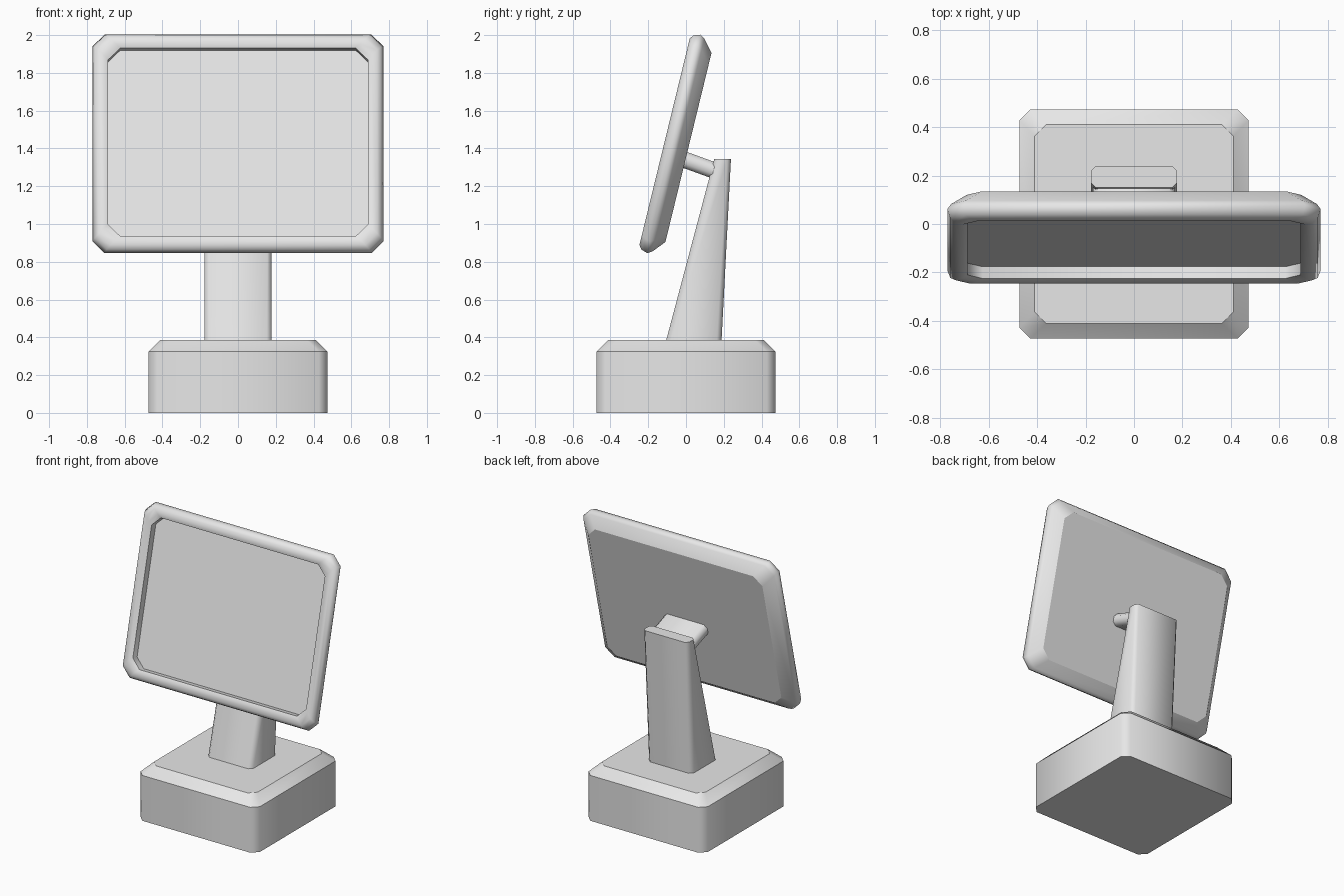
import bpy
import bmesh
from math import radians
from mathutils import Matrix, Vector

cube = bpy.data.objects.get("Cube")
if cube:
    bpy.data.objects.remove(cube, do_unlink=True)

grey = bpy.data.materials.new("light_grey")
grey.use_nodes = True
grey.diffuse_color = (0.8, 0.8, 0.8, 1)
grey.node_tree.nodes["Principled BSDF"].inputs["Base Color"].default_value = (0.8, 0.8, 0.8, 1)


def ring(hx, hy, cut, level, shift=0.0):
    """Rectangle with cut corners, counter-clockwise, at a given level."""
    corners = []
    for sx, sy in ((1, -1), (1, 1), (-1, 1), (-1, -1)):
        pair = [(sx * hx, sy * (hy - cut)), (sx * (hx - cut), sy * hy)]
        corners += pair if sx * sy > 0 else pair[::-1]
    return [Vector((x, y + shift, level)) for x, y in corners]


def loft(name, rings, hard, matrix=Matrix()):
    """Skin a stack of rings, cap both ends and keep the hard rings crisp."""
    bm = bmesh.new()
    loops = [[bm.verts.new(p) for p in r] for r in rings]
    for a, b in zip(loops, loops[1:]):
        for i in range(len(a)):
            j = (i + 1) % len(a)
            bm.faces.new((a[i], a[j], b[j], b[i]))
    bm.faces.new(loops[0][::-1])
    bm.faces.new(loops[-1])
    for f in bm.faces:
        f.smooth = True
    for k in hard:
        for i, v in enumerate(loops[k]):
            bm.edges.get((v, loops[k][i - 1])).smooth = False
    bmesh.ops.recalc_face_normals(bm, faces=bm.faces)
    mesh = bpy.data.meshes.new(name)
    bm.to_mesh(mesh)
    bm.free()
    mesh.materials.append(grey)
    obj = bpy.data.objects.new(name, mesh)
    obj.matrix_world = matrix
    bpy.context.collection.objects.link(obj)
    return obj


# Square base with a bevelled top
loft("base", [ring(0.473, 0.473, 0.045, 0),
              ring(0.473, 0.473, 0.045, 0.325),
              ring(0.41, 0.41, 0.047, 0.387)], (0, 1, 2))

# Tapering stand that leans back
loft("stand", [ring(0.178, 0.147, 0.025, 0.38, 0.041),
               ring(0.178, 0.044, 0.02, 1.345, 0.194)], (0, 1))

# Bracket joining the stand to the panel
bracket_pose = Matrix.Translation((0, 0.07, 1.312)) @ Matrix.Rotation(radians(70), 4, 'X')
loft("bracket", [ring(0.17, 0.043, 0.024, -0.095),
                 ring(0.17, 0.043, 0.024, 0.095)], (0, 1), bracket_pose)

# Tilted panel: back plate, rounded rim, then the recessed screen
panel_profile = [(0.08, 0.0), (0.015, 0.055), (0.0, 0.08), (0.012, 0.115),
                 (0.033, 0.13), (0.063, 0.13), (0.083, 0.12), (0.083, 0.07)]
tilt = radians(13.7)
back_centre = Vector((0, 0.013, 1.405))
panel_pose = Matrix.Translation(back_centre) @ Matrix.Rotation(radians(90) - tilt, 4, 'X')
loft("display_panel", [ring(0.77 - inset, 0.595 - inset, 0.063, level)
                       for inset, level in panel_profile], (0, 6, 7), panel_pose)
